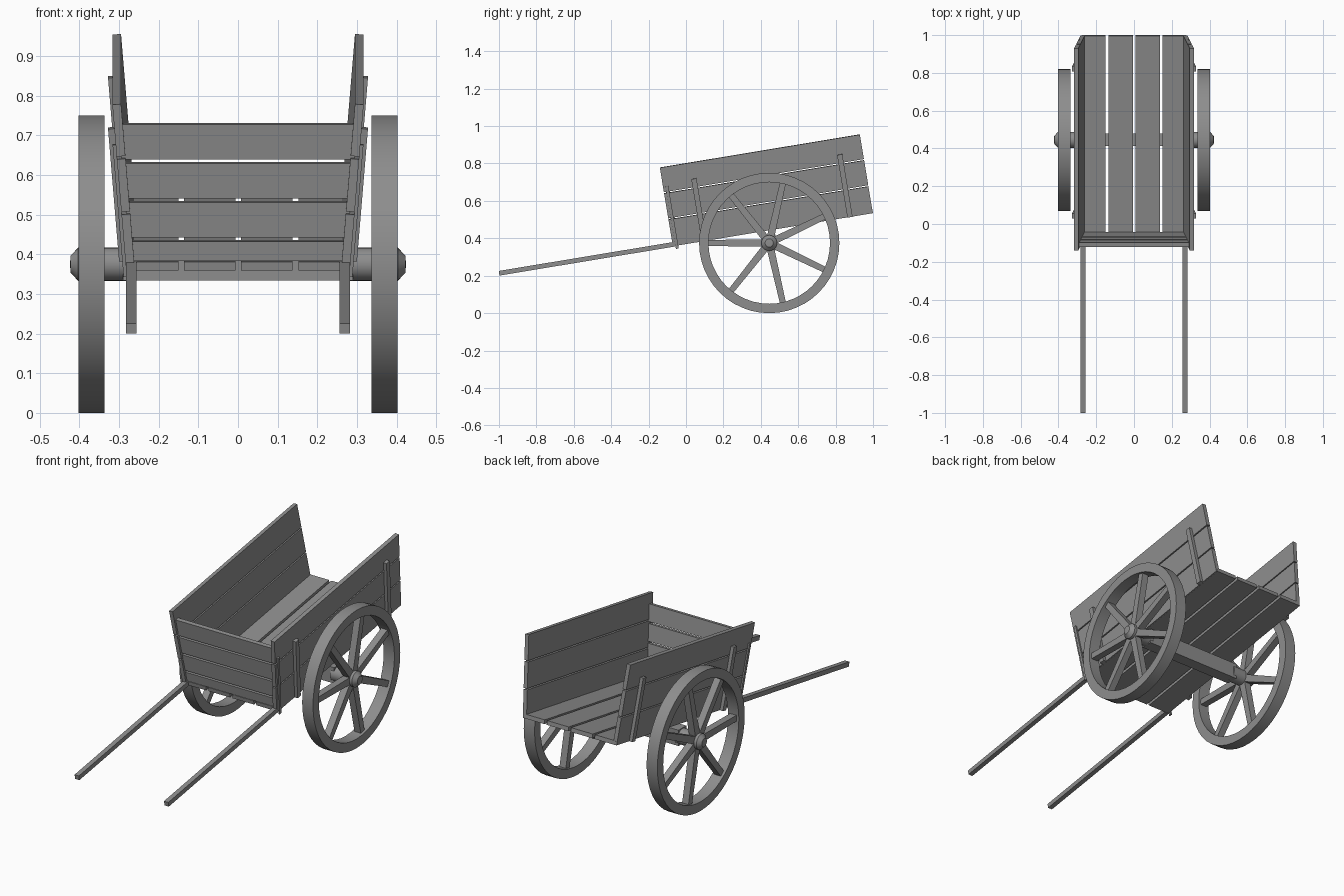
import bpy, bmesh, math
from mathutils import Matrix, Vector

if "Cube" in bpy.data.objects:
    bpy.data.objects.remove(bpy.data.objects["Cube"])

TILT = Matrix.Rotation(math.radians(9.4), 4, 'X')   # cart body leans forward onto its shafts
FLARE = math.radians(4.7)
AXLE = Vector((0, 0.445, 0.375))
WOOD = bpy.data.materials.new("dark_grey")
WOOD.diffuse_color = (0.27, 0.27, 0.27, 1)
WOOD.use_nodes = True
WOOD.node_tree.nodes["Principled BSDF"].inputs["Base Color"].default_value = WOOD.diffuse_color


def finish(name, bm, mat=Matrix(), smooth=False):
    bm.transform(mat)
    bmesh.ops.recalc_face_normals(bm, faces=bm.faces[:])
    me = bpy.data.meshes.new(name)
    bm.to_mesh(me)
    bm.free()
    me.materials.append(WOOD)
    ob = bpy.data.objects.new(name, me)
    bpy.context.collection.objects.link(ob)
    if smooth:
        bpy.ops.object.select_all(action='DESELECT')
        ob.select_set(True)
        bpy.context.view_layer.objects.active = ob
        bpy.ops.object.shade_smooth_by_angle(angle=math.radians(30))
    return ob


def box(name, x, y, z, mat=Matrix(), grow=0.0, taper=1.0):
    """Box from (min, max) ranges; grow widens x per unit height, taper scales y at the top."""
    bm = bmesh.new()
    bmesh.ops.create_cube(bm, size=1)
    for v in bm.verts:
        i, j, k = (int(c > 0) for c in v.co)
        v.co = (x[i] + (1 if i else -1) * grow * k * (z[1] - z[0]),
                y[j] * (taper if k else 1), z[k])
    return finish(name, bm, mat)


def lathe(name, profile, closed, steps):
    """Spin (radius, x) profile about the axle line."""
    bm = bmesh.new()
    vs = [bm.verts.new((x, r, 0)) for r, x in profile]
    es = [bm.edges.new(p) for p in zip(vs, vs[1:])]
    if closed:
        es.append(bm.edges.new((vs[-1], vs[0])))
    bmesh.ops.spin(bm, geom=vs + es, cent=(0, 0, 0), axis=(1, 0, 0),
                   angle=math.tau, steps=steps, use_duplicate=False)
    bmesh.ops.remove_doubles(bm, verts=bm.verts[:], dist=1e-5)
    return finish(name, bm, Matrix.Translation(AXLE), True)


# floor planks
for i, x in enumerate([(-0.275, -0.15), (-0.136, -0.006), (0.008, 0.138), (0.152, 0.275)]):
    box(f"floor_plank_{i}", x, (0.0, 1.074), (0.364, 0.386), TILT)

# front boards, widening upward to meet the flared sides
slope = math.tan(FLARE)
for i, (a, b) in enumerate([(0.388, 0.438), (0.448, 0.538), (0.548, 0.638), (0.648, 0.738)]):
    h = 0.27 + (a - 0.366) * slope
    box(f"front_board_{i}", (-h, h), (0.0, 0.022), (a, b), TILT, slope)

for s, side in ((1, "right"), (-1, "left")):
    frame = TILT @ Matrix.Translation((s * 0.282, 0, 0.364)) @ Matrix.Rotation(s * FLARE, 4, 'Y')
    inner = sorted((0, -s * 0.022))
    outer = sorted((0, s * 0.018))
    # side boards
    for i, z in enumerate([(0, 0.145), (0.152, 0.287), (0.294, 0.427)]):
        box(f"{side}_side_board_{i}", inner, (-0.011, 1.073), z, frame)
    # upright battens outside the boards
    for i, y in enumerate([(0.145, 0.173), (0.935, 0.963)]):
        box(f"{side}_batten_{i}", outer, y, (0.0, 0.34), frame)
    # slim corner batten
    box(f"{side}_corner_batten", sorted((0, s * 0.008)), (0.003, 0.018), (-0.016, 0.322), frame)
    # pulling shaft
    box(f"{side}_shaft", sorted((s * 0.256, s * 0.282)), (-0.951, 0.0), (0.361, 0.386), TILT)

    # wheel rim
    lathe(f"{side}_wheel_rim", [(0.375, s * 0.337), (0.375, s * 0.402),
                                (0.325, s * 0.402), (0.325, s * 0.337)], True, 48)
    # axle end with tapered hub cap
    lathe(f"{side}_hub", [(0, s * 0.27), (0.042, s * 0.27), (0.042, s * 0.403),
                          (0.022, s * 0.422), (0, s * 0.424)], False, 24)
    # seven spokes, slightly wider at the hub
    for i in range(7):
        turn = Matrix.Translation(AXLE) @ Matrix.Rotation(math.pi / 2 + i * math.tau / 7, 4, 'X')
        box(f"{side}_spoke_{i}", sorted((s * 0.35, s * 0.388)), (-0.02, 0.02), (0.02, 0.335),
            turn, taper=0.8)

# axle beam
box("axle_beam", (-0.29, 0.29), (0.412, 0.478), (0.334, 0.42))
